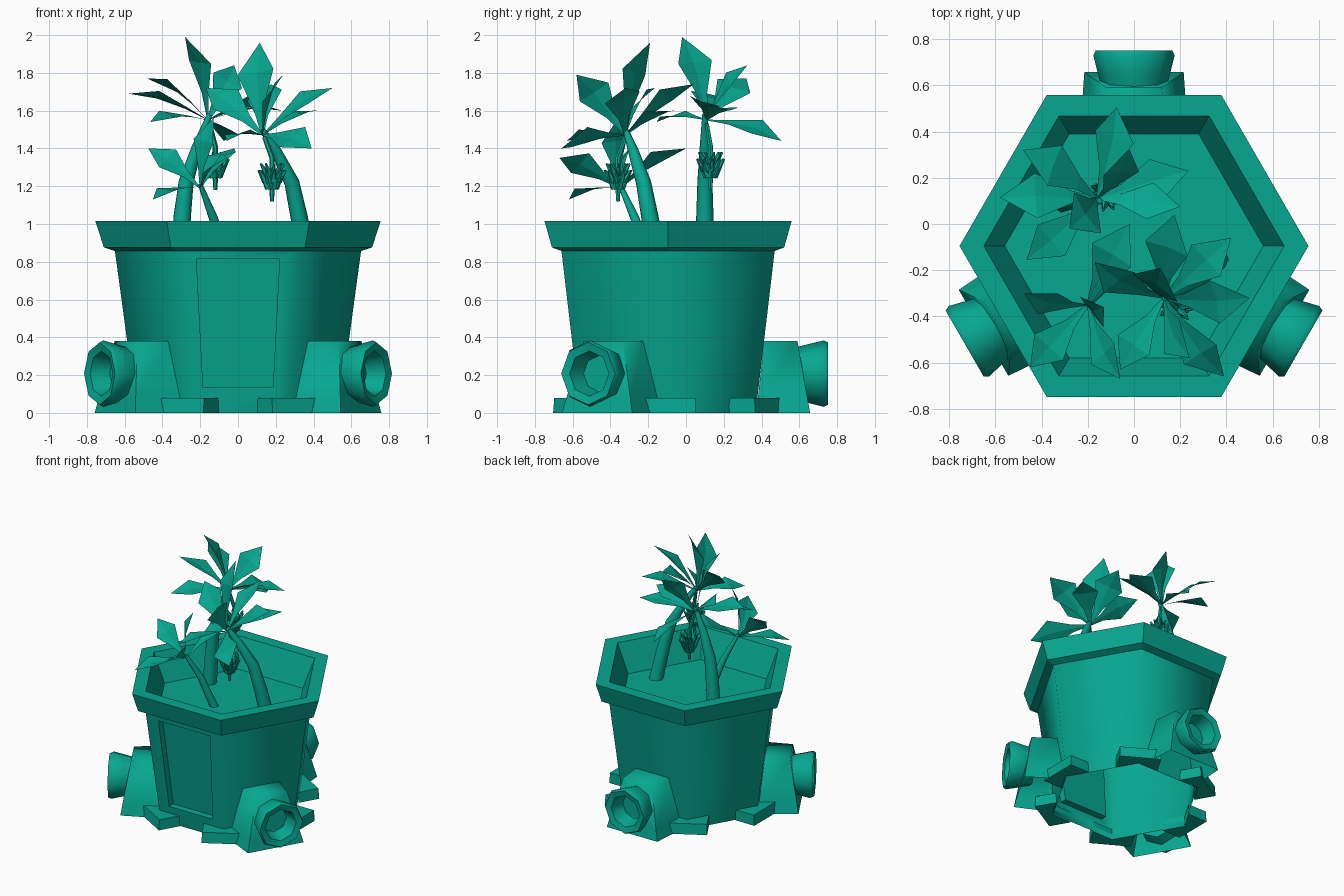
import bpy, bmesh, math
from mathutils import Vector, Matrix

if "Cube" in bpy.data.objects:
    bpy.data.objects.remove(bpy.data.objects["Cube"])

teal = bpy.data.materials.new("teal")
teal.diffuse_color = (0.002, 0.39, 0.285, 1)
teal.use_nodes = True
teal.node_tree.nodes["Principled BSDF"].inputs["Base Color"].default_value = teal.diffuse_color
CY = -0.095                      # pot axis offset in y


def make(name, verts, faces, smooth=None):
    me = bpy.data.meshes.new(name)
    me.from_pydata([tuple(v) for v in verts], [], faces)
    bm = bmesh.new()
    bm.from_mesh(me)
    bmesh.ops.recalc_face_normals(bm, faces=bm.faces)
    bm.to_mesh(me)
    bm.free()
    if smooth:
        me.polygons.foreach_set("use_smooth", [True] * len(me.polygons))
        me.set_sharp_from_angle(angle=math.radians(smooth))
    me.materials.append(teal)
    ob = bpy.data.objects.new(name, me)
    bpy.context.collection.objects.link(ob)
    return ob


def loft(name, rings, cap0=False, cap1=False, smooth=None):
    """Skin a list of equal-length closed rings."""
    n = len(rings[0])
    verts = [p for r in rings for p in r]
    faces = [(k*n+i, k*n+(i+1) % n, (k+1)*n+(i+1) % n, (k+1)*n+i)
             for k in range(len(rings)-1) for i in range(n)]
    if cap0:
        faces.append(tuple(range(n)))
    if cap1:
        faces.append(tuple(range((len(rings)-1)*n, len(rings)*n)))
    return make(name, verts, faces, smooth)


def hexagon(r, z):
    return [Vector((r*math.cos(i*math.pi/3), CY + r*math.sin(i*math.pi/3), z)) for i in range(6)]


def side(angle):
    """Map (tangent, outward, up) around the pot axis to world space."""
    a = math.radians(angle)
    o, t = Vector((math.cos(a), math.sin(a), 0)), Vector((-math.sin(a), math.cos(a), 0))
    return lambda u, d, z: Vector((0, CY, z)) + o*d + t*u


# pot wall: six sloping sides, open underneath, recessed panel at the front
low, high = hexagon(0.535, 0), hexagon(0.652, 0.86)
verts = low + high
faces = [(i, (i+1) % 6, 6+(i+1) % 6, 6+i) for i in range(6) if i != 4]


def wall_y(z):
    return low[4].y + (high[4].y - low[4].y)*z/0.86


for depth in (0, 0.05):
    for x, z in ((-0.185, 0.135), (0.185, 0.135), (0.22, 0.815), (-0.22, 0.815)):
        verts.append(Vector((x, wall_y(z) + depth, z)))
outer = (4, 5, 11, 10)
for i in range(4):
    j = (i+1) % 4
    faces += [(outer[i], outer[j], 12+j, 12+i), (12+i, 12+j, 16+j, 16+i)]
faces.append((16, 17, 18, 19))
pot = make("pot_wall", verts, faces, 65)

# rim, inner wall and soil
loft("rim", [hexagon(r, z) for r, z in ((0.645, 0.855), (0.71, 0.876), (0.755, 1.015),
                                        (0.65, 1.015), (0.56, 0.8))])
make("soil", hexagon(0.562, 0.8), [tuple(range(6))])

# low foot block wrapped around every bottom corner
for ang in range(0, 360, 60):
    p = side(ang)
    rings = [[p(u*s, d*s, z) for u, d in ((-0.145, 0.455), (-0.145, 0.612), (0.145, 0.612),
                                          (0.145, 0.455), (0, 0.538))]
             for s, z in ((1.01, 0), (1, 0.08))]
    loft("corner_foot", rings, True, True)

# housings with flared spouts on three sides
for ang in (90, -30, 210):
    p = side(ang)
    rings = [[p(-wi, a, z), p(-w, d, z), p(w, d, z), p(wi, a, z)]
             for wi, w, a, d, z in ((0.235, 0.215, 0.466, 0.752, 0),
                                    (0.21, 0.195, 0.476, 0.738, 0.08),
                                    (0.14, 0.12, 0.508, 0.685, 0.38))]
    loft("spout_housing", rings, False, True, 80)
    rings = [[p(r*math.cos(i*math.pi/4), d, 0.208 + r*math.sin(i*math.pi/4)) for i in range(8)]
             for d, r in ((0.66, 0.135), (0.74, 0.155), (0.825, 0.176), (0.846, 0.165),
                          (0.835, 0.12), (0.73, 0.095))]
    loft("spout", rings, False, True, 50)


def tube(name, path, radii, n=8):
    pts = [Vector(p) for p in path]
    rings = []
    for i, c in enumerate(pts):
        d = (pts[min(i+1, len(pts)-1)] - pts[max(i-1, 0)]).normalized()
        a = d.cross(Vector((0.1, 1, 0))).normalized()
        b = d.cross(a)
        rings.append([c + (a*math.cos(2*math.pi*k/n) + b*math.sin(2*math.pi*k/n))*radii[i]
                      for k in range(n)])
    return loft(name, rings, True, True, 50)


def leaves(name, crown, lean, tips):
    """Broad, slightly folded leaves fanning out from a crown tilted along the lean axis."""
    verts, faces = [], []
    crown, up = Vector(crown), Vector(lean).normalized()
    for tip in tips:
        d = Vector(tip) - crown
        s = d.cross(up).normalized()
        n = s.cross(d).normalized()
        b = len(verts)
        for f, w, rise in ((0, 0.012, 0), (0.3, 0.07, 0.05), (0.66, 0.225, 0.075)):
            mid = crown + d*f + n*rise*d.length
            h = w*d.length
            verts += [mid - s*h + n*h*0.12, mid, mid + s*h + n*h*0.12]
        verts.append(Vector(tip))
        for k in (0, 3):
            faces += [(b+k, b+k+1, b+k+4, b+k+3), (b+k+1, b+k+2, b+k+5, b+k+4)]
        faces += [(b+6, b+7, b+9), (b+7, b+8, b+9)]
    make(name, verts, faces)


def fruit_bunch(name, crown, x, y, top):
    """Hanging stalk with tiers of upturned fruits."""
    tube(name + "_stalk", [crown, (x, y, top+0.03), (x, y, top-0.12), (x, y, top-0.2)],
         (0.012, 0.014, 0.016, 0.01), 6)
    bm = bmesh.new()
    for z, r, count in ((top-0.03, 0.045, 9), (top-0.065, 0.055, 10), (top-0.1, 0.04, 8)):
        for i in range(count):
            m = (Matrix.Translation((x, y, z)) @ Matrix.Rotation(2*math.pi*(i + z*7)/count, 4, 'Z')
                 @ Matrix.Translation((r, 0, 0)) @ Matrix.Rotation(math.radians(32), 4, 'Y'))
            bmesh.ops.create_cone(bm, cap_ends=True, segments=5, radius1=0.018, radius2=0.005,
                                  depth=0.07, matrix=m)
    me = bpy.data.meshes.new(name)
    bm.to_mesh(me)
    bm.free()
    me.materials.append(teal)
    bpy.context.collection.objects.link(bpy.data.objects.new(name, me))


# right plant
tube("right_trunk", [(0.36, -0.15, 0.79), (0.325, -0.19, 1.03), (0.285, -0.225, 1.22),
                     (0.2, -0.28, 1.39), (0.13, -0.32, 1.5)], (0.05, 0.046, 0.04, 0.028, 0.014))
leaves("right_leaves", (0.13, -0.32, 1.47), (-0.4, -0.38, 0.83),
       [(0.115, -0.19, 1.96), (0.175, 0.04, 1.74), (0.42, -0.06, 1.6), (0.5, -0.32, 1.72),
        (0.39, -0.66, 1.4), (-0.06, -0.63, 1.44), (0.24, -0.58, 1.79), (-0.17, -0.165, 1.72)])
fruit_bunch("right_fruit", (0.14, -0.32, 1.46), 0.18, -0.36, 1.32)

# back plant
tube("back_trunk", [(-0.31, 0.1, 0.79), (-0.295, 0.1, 1.04), (-0.275, 0.1, 1.22),
                    (-0.22, 0.1, 1.4), (-0.15, 0.1, 1.58)], (0.05, 0.046, 0.04, 0.028, 0.014))
leaves("back_leaves", (-0.16, 0.11, 1.55), (0.45, 0.2, 0.85),
       [(-0.28, -0.02, 1.99), (-0.48, 0.32, 1.77), (-0.58, 0.115, 1.69), (-0.02, 0.325, 1.84),
        (-0.075, 0.505, 1.44), (0.235, 0.23, 1.6), (0.2, 0.075, 1.65), (-0.465, -0.155, 1.54)])
fruit_bunch("back_fruit", (-0.15, 0.11, 1.53), -0.12, 0.13, 1.38)

# small plant
tube("small_trunk", [(-0.06, -0.2, 0.79), (-0.13, -0.27, 1.03), (-0.2, -0.35, 1.21)],
     (0.03, 0.024, 0.012))
leaves("small_leaves", (-0.2, -0.35, 1.19), (-0.4, -0.45, 0.8),
       [(-0.475, -0.3, 1.4), (-0.45, -0.62, 1.13), (-0.02, 0.0, 1.4), (-0.13, -0.36, 1.56),
        (-0.06, -0.67, 1.35)])
